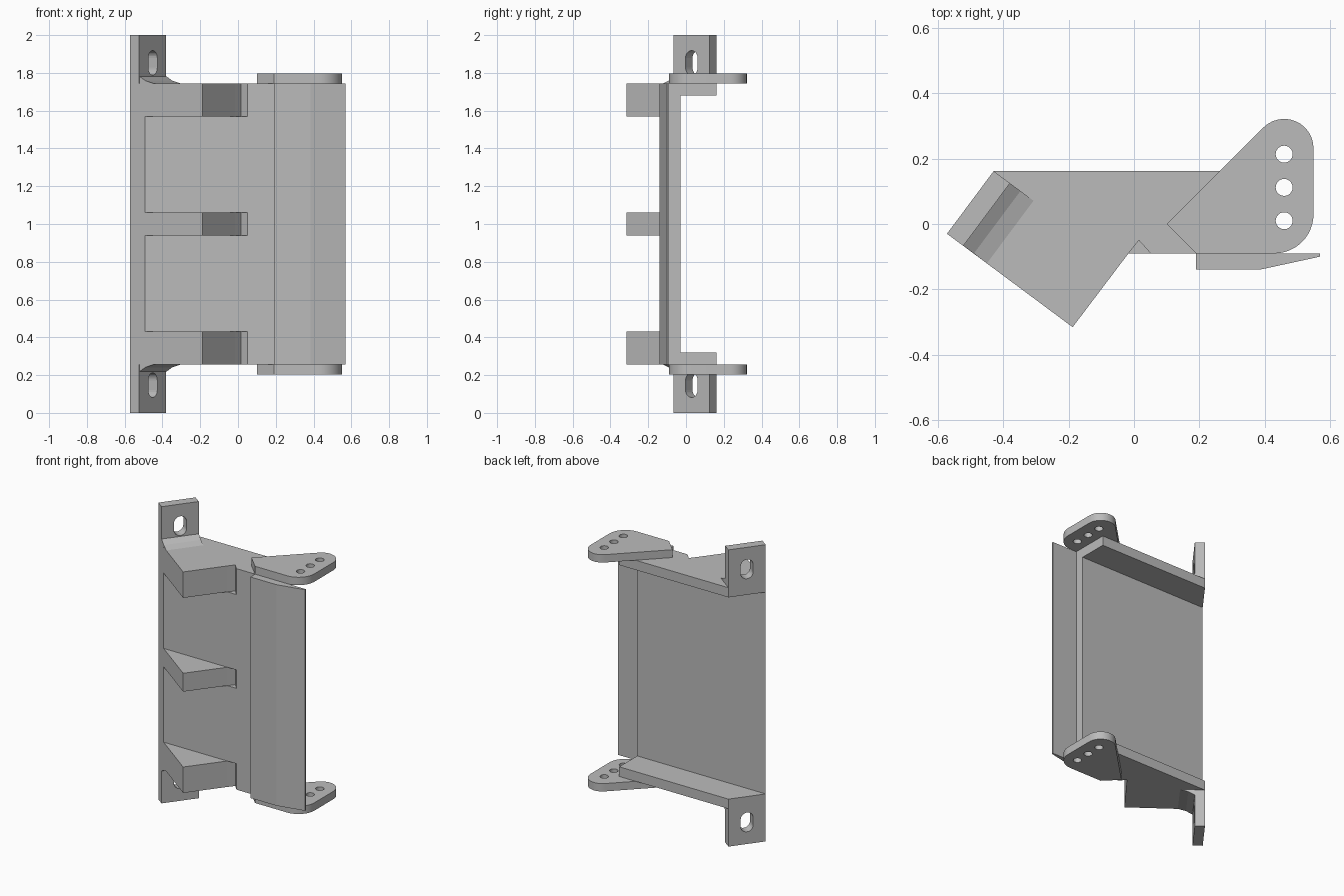
import bpy, bmesh, math
from mathutils import Matrix, Vector

cube = bpy.data.objects.get("Cube")
if cube:
    bpy.data.objects.remove(cube, do_unlink=True)

# Single plain grey finish
grey = bpy.data.materials.new("plain grey")
grey.use_nodes = True
colour = (0.5, 0.5, 0.5, 1)
grey.diffuse_color = colour
grey.node_tree.nodes["Principled BSDF"].inputs["Base Color"].default_value = colour

BOTTOM, TOP = 0.255, 1.745
UP = Vector((0, 0, 1))


def frame(origin, x_axis, y_axis):
    m = Matrix((x_axis, y_axis, x_axis.cross(y_axis))).transposed().to_4x4()
    m.translation = origin
    return m


def prism(name, points, low, high, matrix=Matrix()):
    """Extrude a flat outline between two levels of a local frame."""
    bm = bmesh.new()
    face = bm.faces.new([bm.verts.new((x, y, low)) for x, y in points])
    new = bmesh.ops.extrude_face_region(bm, geom=[face])["geom"]
    verts = [v for v in new if isinstance(v, bmesh.types.BMVert)]
    bmesh.ops.translate(bm, vec=(0, 0, high - low), verts=verts)
    bmesh.ops.transform(bm, matrix=matrix, verts=bm.verts)
    bmesh.ops.recalc_face_normals(bm, faces=bm.faces)
    mesh = bpy.data.meshes.new(name)
    bm.to_mesh(mesh)
    bm.free()
    mesh.materials.append(grey)
    obj = bpy.data.objects.new(name, mesh)
    bpy.context.collection.objects.link(obj)
    return obj


def arc(cx, cy, r, start, end, steps=12):
    angles = [math.radians(start + (end - start) * i / steps) for i in range(steps + 1)]
    return [(cx + r * math.cos(a), cy + r * math.sin(a)) for a in angles]


def cut(obj, cutter):
    cutter.hide_render = True
    cutter.hide_viewport = True
    cutter.display_type = 'WIRE'
    mod = obj.modifiers.new("cut", 'BOOLEAN')
    mod.object = cutter
    mod.solver = 'EXACT'


def smooth(obj):
    bpy.ops.object.select_all(action='DESELECT')
    obj.select_set(True)
    bpy.context.view_layer.objects.active = obj
    bpy.ops.object.shade_smooth_by_angle(angle=math.radians(30))


# Upright panel with ribs on its front and a V groove beside each rib
panel = prism("panel", [(-0.573, -0.03), (-0.492, -0.09), (0.385, -0.09), (0.385, -0.03)],
              BOTTOM, TOP)
for name, low, high in (("lower", BOTTOM, 0.43), ("middle", 0.938, 1.062), ("upper", 1.57, TOP)):
    prism(name + "_rib", [(-0.492, -0.09), (-0.188, -0.316), (-0.017, -0.09)], low, high)
    over = 0.01
    groove = prism(name + "_groove_cutter",
                   [(-0.025, -0.1), (0.015, -0.05), (0.06, -0.1)],
                   low - (over if low == BOTTOM else 0), high + (over if high == TOP else 0))
    cut(panel, groove)

# Tapered front fairing
prism("fairing", [(0.19, -0.09), (0.19, -0.14), (0.385, -0.14), (0.57, -0.1), (0.57, -0.09)],
      BOTTOM, TOP)

# Outlines shared by both ends
flange_plan = [(-0.573, -0.03), (-0.43, 0.162), (0.385, 0.162), (0.385, -0.03)]
tab_plan = [(-0.573, -0.03), (-0.43, 0.162), (-0.38, 0.125), (-0.523, -0.067)]
bracket_plan = ([(0.19, -0.09)] + arc(0.43, 0.03, 0.12, -90, 0)
                + arc(0.46, 0.232, 0.09, 0, 135) + [(0.1, 0)])
slot_outline = arc(0, 0.025, 0.04, 0, 180) + arc(0, -0.025, 0.04, 180, 360)

along = Vector((0.143, 0.192, 0)).normalized()
outward = along.cross(UP)

for name, side in (("lower", -1), ("upper", 1)):
    def level(distance):
        return 1 + side * distance

    def slab(part, plan, inner, outer):
        low, high = sorted((level(inner), level(outer)))
        return prism(name + "_" + part, plan, low, high)

    # Channel flange behind the panel
    slab("flange", flange_plan, 0.68, 0.745)

    # Slotted mounting tab
    tab = slab("mounting_tab", tab_plan, 0.745, 1.0)
    slot = prism(name + "_slot_cutter", slot_outline, -0.1, 0.1,
                 frame(Vector((-0.476, 0.048, level(0.853))), along, UP))
    cut(tab, slot)
    smooth(tab)

    # Shallow gusset at the foot of the tab
    prism(name + "_gusset", [(0, 0), (0.09, 0), (0.04, side * 0.014), (0, side * 0.037)],
          0, 0.239, frame(Vector((-0.38, 0.125, level(0.745))), outward, UP))

    # Rounded bracket with three holes
    bracket = slab("bracket", bracket_plan, 0.745, 0.798)
    for i in range(3):
        hole = slab("hole_cutter_" + str(i + 1), arc(0.46, 0.01 + i * 0.102, 0.026, 0, 345, 23),
                    0.7, 0.85)
        cut(bracket, hole)
    smooth(bracket)
